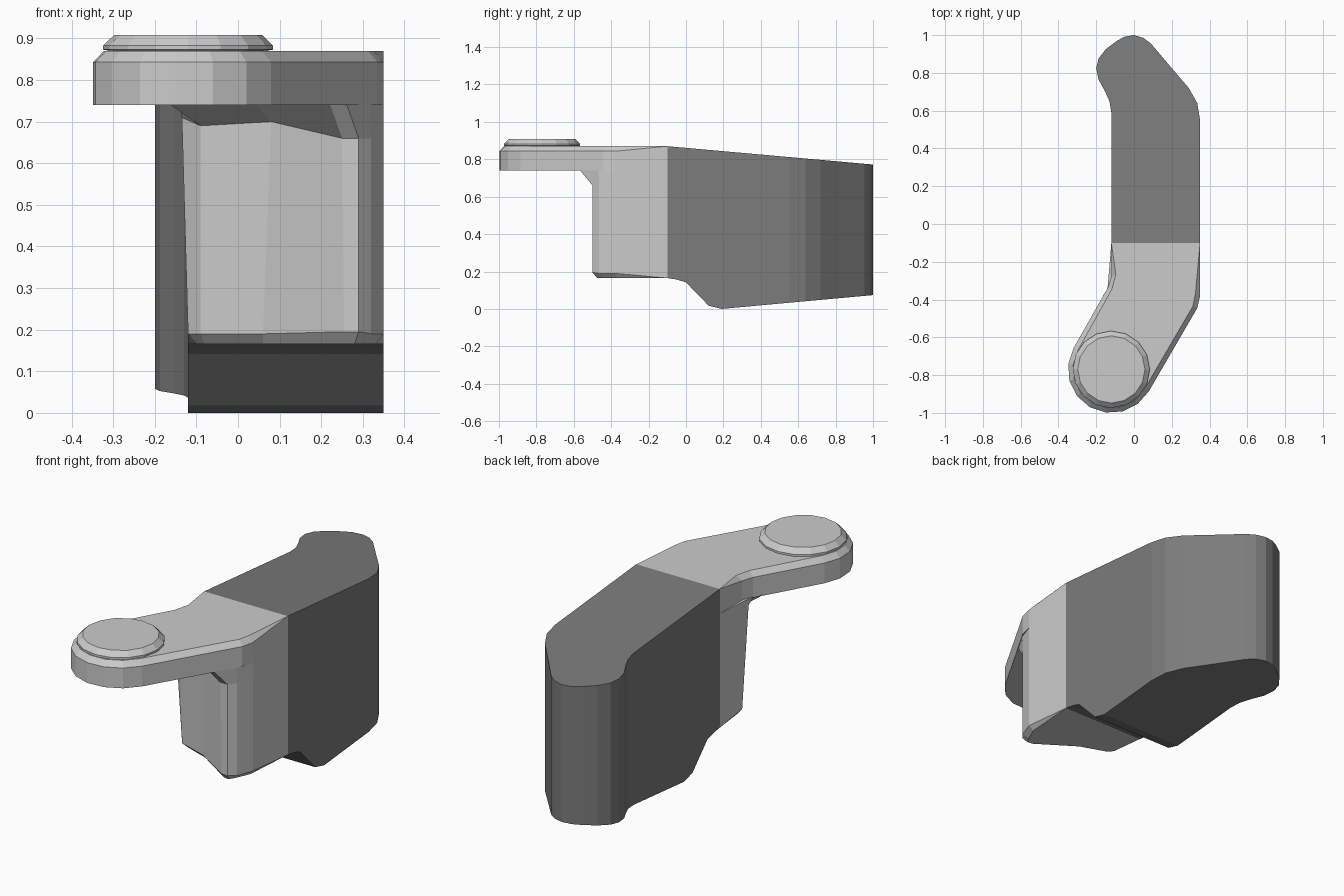
import bpy, bmesh, math


def loft(name, rings):
    """Closed solid through rings that have equal point counts."""
    bm = bmesh.new()
    vs = [[bm.verts.new(p) for p in r] for r in rings]
    n = len(rings[0])
    for a, b in zip(vs, vs[1:]):
        for i in range(n):
            j = (i + 1) % n
            bm.faces.new((a[i], a[j], b[j], b[i]))
    bm.faces.new(vs[0][::-1])
    bm.faces.new(vs[-1])
    bmesh.ops.remove_doubles(bm, verts=bm.verts, dist=0.0005)
    bmesh.ops.recalc_face_normals(bm, faces=bm.faces)
    me = bpy.data.meshes.new(name)
    bm.to_mesh(me)
    bm.free()
    ob = bpy.data.objects.new(name, me)
    bpy.context.collection.objects.link(ob)
    return ob


def arc(r, n=8):
    """Rounded tip of the arm, from the right tangent round to the left."""
    return [(-0.12 + r * math.cos(math.radians(-30 - 180 * i / n)),
             -0.77 + r * math.sin(math.radians(-30 - 180 * i / n))) for i in range(n + 1)]


# Rear grip: plan outline intersected with side outline
plan = [(-0.12, -0.3), (0.35, -0.3), (0.35, 0.55), (0.335, 0.64), (0.29, 0.72),
        (0.2, 0.825), (0.09, 0.955), (0.05, 0.985), (0, 1.0), (-0.05, 0.992),
        (-0.09, 0.97), (-0.15, 0.925), (-0.188, 0.875), (-0.2, 0.825),
        (-0.188, 0.765), (-0.155, 0.705), (-0.13, 0.65), (-0.12, 0.59)]
side = [(-0.1, 0.165), (-0.05, 0.157), (0, 0.142), (0.12, 0.018), (0.19, 0),
        (1.1, 0.083), (1.1, 0.763), (-0.1, 0.87)]
grip = loft("rear_grip", [[(x, y, z) for x, y in plan] for z in (-0.2, 1.1)])
cutter = loft("grip_side_cutter", [[(x, y, z) for y, z in side] for x in (-0.6, 0.6)])
cutter.hide_render = True
mod = grip.modifiers.new("side_shape", 'BOOLEAN')
mod.operation, mod.solver, mod.object = 'INTERSECT', 'EXACT', cutter
bpy.context.view_layer.objects.active = grip
grip.select_set(True)
bpy.ops.object.modifier_apply(modifier=mod.name)
bpy.data.objects.remove(cutter)
dark = bpy.data.materials.new("dark_grey")
dark.diffuse_color = (0.2, 0.2, 0.2, 1)
grip.data.materials.clear()
grip.data.materials.append(dark)

# Front arm with a top chamfer that fades out towards the grip
outer = [(0.35, -0.1), (0.35, -0.38), (0.335, -0.445)] + arc(0.23) + \
        [(-0.14, -0.34), (-0.12, -0.28), (-0.12, -0.1)]
inner = [(0.35, -0.1), (0.325, -0.37), (0.312, -0.435)] + arc(0.204) + \
        [(-0.117, -0.345), (-0.096, -0.265), (-0.12, -0.1)]
loft("front_arm", [
    [(x, y, 0.74) for x, y in outer],
    [(x, y, 0.87 if y == -0.1 else 0.843) for x, y in outer],
    [(x, y, 0.87) for x, y in inner]])

# Front body under the arm, flared into it at the top
loft("front_body", [
    [(0.35, -0.1, 0.165), (0.33, -0.37, 0.165), (0.3, -0.44, 0.165), (0.28, -0.475, 0.165),
     (0.25, -0.47, 0.165), (0.06, -0.345, 0.165), (-0.08, -0.295, 0.165),
     (-0.1, -0.27, 0.165), (-0.12, -0.1, 0.165)],
    [(0.35, -0.1, 0.165), (0.35, -0.38, 0.19), (0.32, -0.465, 0.19), (0.29, -0.5, 0.195),
     (0.255, -0.497, 0.195), (0.06, -0.37, 0.19), (-0.09, -0.32, 0.19),
     (-0.12, -0.28, 0.19), (-0.12, -0.1, 0.165)],
    [(0.35, -0.1, 0.66), (0.35, -0.38, 0.66), (0.32, -0.465, 0.66), (0.29, -0.5, 0.66),
     (0.25, -0.5, 0.66), (0.08, -0.39, 0.70), (-0.09, -0.34, 0.69),
     (-0.135, -0.31, 0.71), (-0.12, -0.1, 0.71)],
    [(0.35, -0.1, 0.745), (0.35, -0.38, 0.745), (0.32, -0.468, 0.745), (0.26, -0.57, 0.745),
     (0.22, -0.56, 0.745), (0.04, -0.46, 0.745), (-0.168, -0.388, 0.745),
     (-0.14, -0.34, 0.745), (-0.12, -0.1, 0.745)]])

# Round cap on the arm tip
loft("pivot_cap", [
    [(-0.12 + r * math.cos(math.tau * i / 16), -0.77 + r * math.sin(math.tau * i / 16), z)
     for i in range(16)]
    for r, z in ((0.192, 0.865), (0.192, 0.871), (0.204, 0.873), (0.204, 0.883), (0.178, 0.908))])
